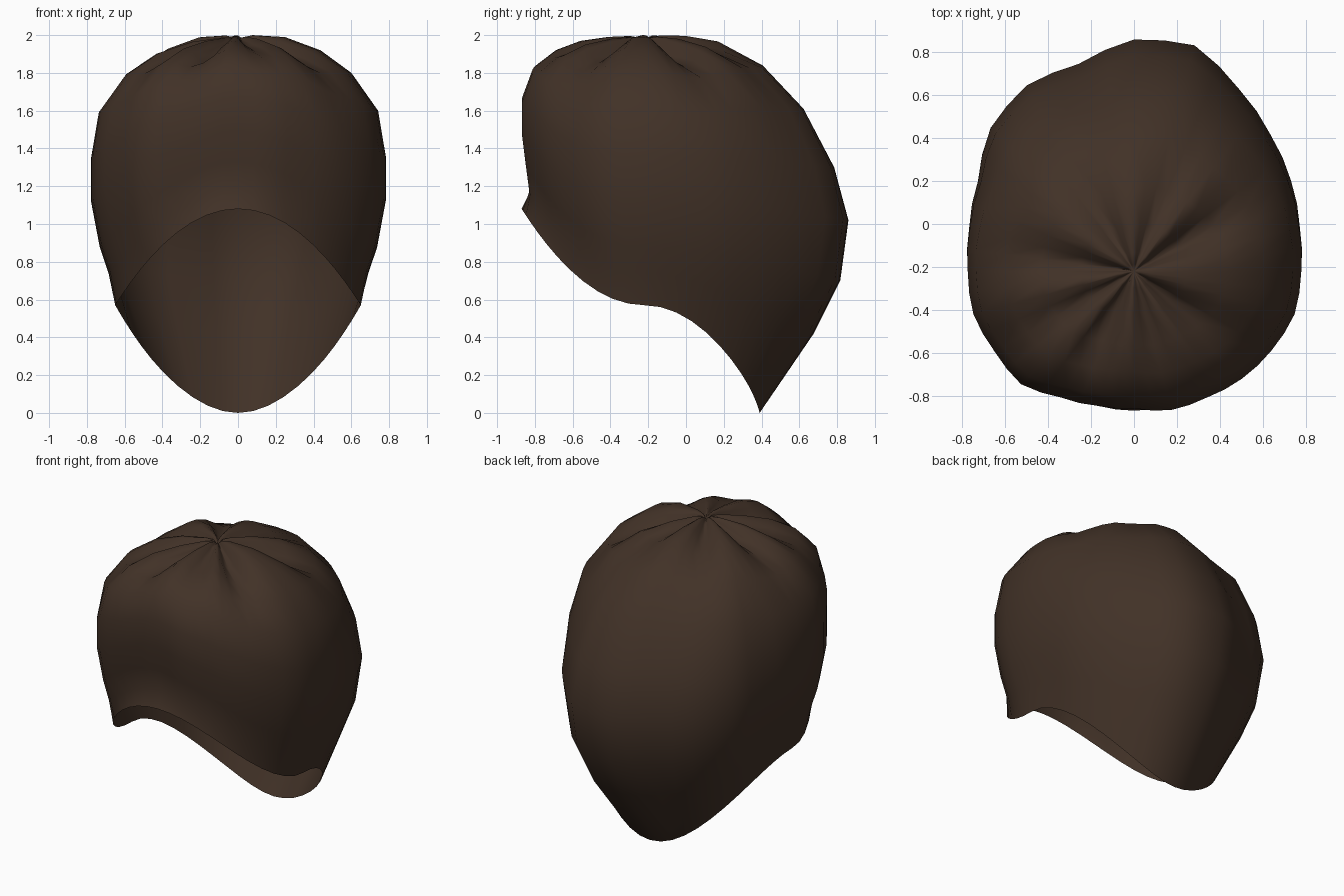
import bpy
import bmesh
from math import sin, cos, exp, radians, pi

cube = bpy.data.objects.get("Cube")
if cube:
    bpy.data.objects.remove(cube, do_unlink=True)

SEGMENTS = 48
CROWN_Y = -0.22
RIM_RADIUS = 0.65

# Profiles from crown to rim: (share of the widest radius, height)
FRONT = [(.05, 1.99), (.12, 2), (.3, 2), (.53, 1.98), (.73, 1.93), (.91, 1.84),
         (1, 1.68), (1, 1.5), (.97, 1.33), (.94, 1.18), (1, 1.08)]
SIDE = [(.04, 1.99), (.1, 2), (.32, 1.99), (.56, 1.92), (.77, 1.8), (.95, 1.6),
        (1, 1.36), (1, 1.13), (.94, .88), (.88, .74), (.83, .57)]
BACK = [(.03, 1.99), (.08, 2), (.2, 2), (.36, 1.97), (.58, 1.84), (.78, 1.61),
        (.93, 1.3), (1, 1.02), (.96, .7), (.83, .42), (.56, 0)]

# Widest radius about the crown, front to back in equal steps, for each side
LEFT = [.64, .67, .68, .71, .74, .775, .78, .8, .845, .9, .98, 1.09, 1.08]
RIGHT = [.64, .65, .68, .745, .75, .775, .775, .795, .84, .945, 1, 1, 1.08]

# Gathered folds: direction in degrees from the front, and depth
FOLDS = [(15, .5), (52, .8), (120, 1), (158, .5),
         (-150, .6), (-98, .8), (-60, .7), (-28, .9)]


def widest(angle):
    """Interpolated outline radius for an angle between -pi and pi."""
    table = LEFT if angle >= 0 else RIGHT
    place = abs(angle) / pi * (len(table) - 1)
    i = min(int(place), len(table) - 2)
    return table[i] + (table[i + 1] - table[i]) * (place - i)


def fold_depth(angle, radius):
    """How far the gathered folds pull the surface down."""
    total = 0
    for degrees, depth in FOLDS:
        gap = (angle - radians(degrees) + pi) % (2 * pi) - pi
        total = max(total, depth * exp(-(gap / radians(13)) ** 2))
    return 0.85 * total * radius * exp(-(radius / 0.38) ** 2)


def surface_point(angle, row):
    """Blend the side profile with the front or back one."""
    weight = cos(angle) ** 2
    end = FRONT if cos(angle) > 0 else BACK
    share = SIDE[row][0] * (1 - weight) + end[row][0] * weight
    height = SIDE[row][1] * (1 - weight) + end[row][1] * weight
    radius = share * widest(angle)
    if row == len(SIDE) - 1:
        radius = RIM_RADIUS - 0.04 * max(0, -cos(angle)) ** 8
    height -= fold_depth(angle, radius) * (row < len(SIDE) - 3)
    return radius * sin(angle), CROWN_Y - radius * cos(angle), height


# Hair shell, open underneath
bm = bmesh.new()
crown = bm.verts.new((0, CROWN_Y, 1.96))
angles = [2 * pi * i / SEGMENTS - pi for i in range(SEGMENTS)]
rings = [[bm.verts.new(surface_point(a, row)) for a in angles]
         for row in range(len(SIDE))]
for i in range(SEGMENTS):
    j = (i + 1) % SEGMENTS
    bm.faces.new((crown, rings[0][i], rings[0][j]))
    for upper, lower in zip(rings, rings[1:]):
        bm.faces.new((upper[i], lower[i], lower[j], upper[j]))
for face in bm.faces:
    face.smooth = True

mesh = bpy.data.meshes.new("hair_shell")
bm.to_mesh(mesh)
bm.free()
hair = bpy.data.objects.new("hair_shell", mesh)
bpy.context.collection.objects.link(hair)

# Dark brown hair
brown = bpy.data.materials.new("dark_brown")
brown.use_nodes = True
color = (.053, .031, .02, 1)
brown.diffuse_color = color
brown.node_tree.nodes["Principled BSDF"].inputs["Base Color"].default_value = color
mesh.materials.append(brown)
